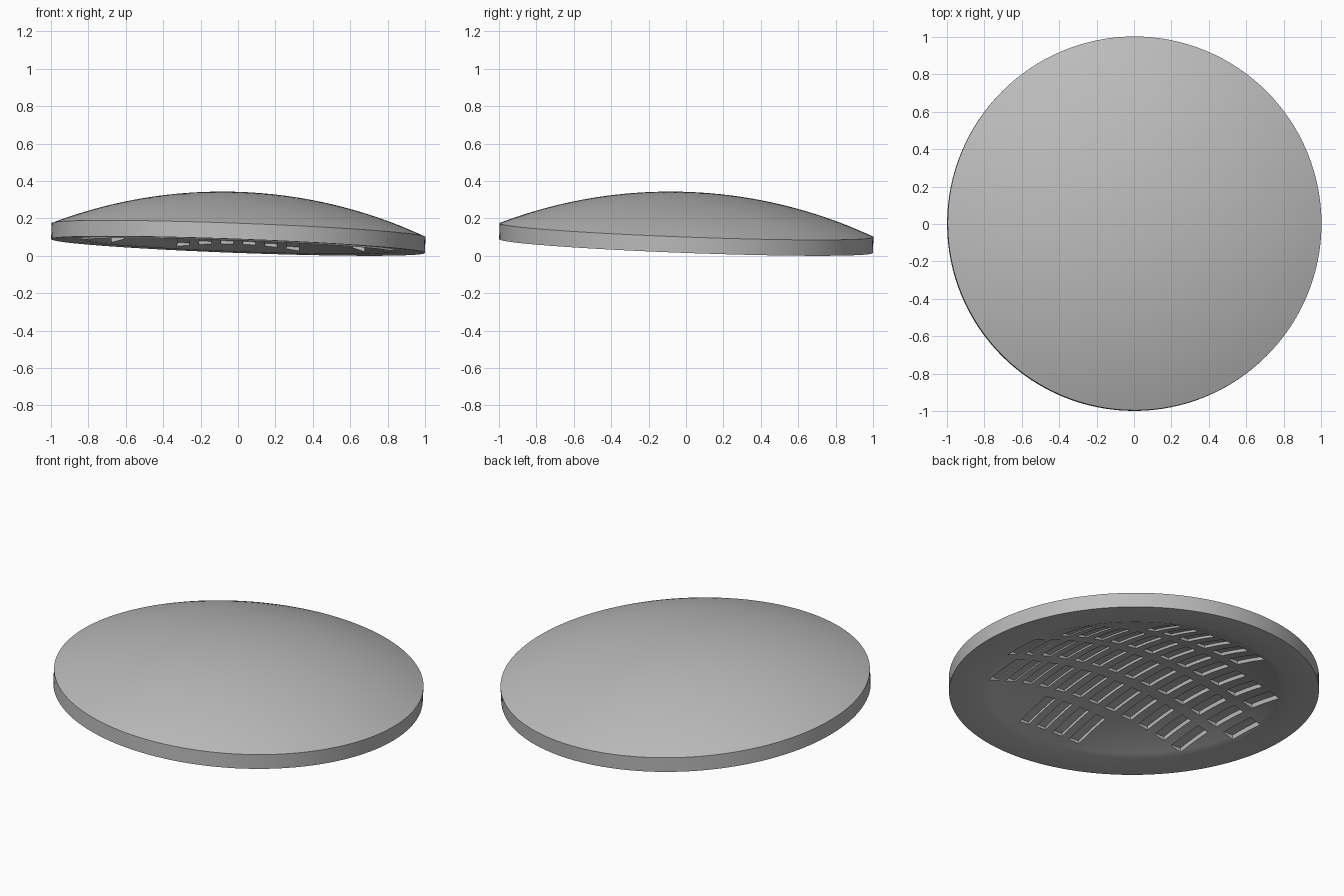
import bpy, bmesh, math
from mathutils import Matrix, Vector

if "Cube" in bpy.data.objects:
    bpy.data.objects.remove(bpy.data.objects["Cube"])

RIM, DOME, HOLLOW_R, HOLLOW = 0.085, 0.203, 0.82, 0.15
SLOT_W, SLOT_L, SLOT_D, STEP = 0.066, 0.23, 0.016, 0.117

grey = bpy.data.materials.new("light_grey")
grey.use_nodes = True
colour = (0.5, 0.5, 0.5, 1)
grey.diffuse_color = colour
grey.node_tree.nodes["Principled BSDF"].inputs["Base Color"].default_value = colour


def cap(r, radius, height):
    """Height of a spherical cap above its base circle."""
    ball = (radius ** 2 + height ** 2) / (2 * height)
    return math.sqrt(ball ** 2 - r ** 2) - (ball - height)


def make_object(name, bm):
    bmesh.ops.recalc_face_normals(bm, faces=bm.faces)
    mesh = bpy.data.meshes.new(name)
    bm.to_mesh(mesh)
    bm.free()
    mesh.materials.append(grey)
    obj = bpy.data.objects.new(name, mesh)
    bpy.context.collection.objects.link(obj)
    return obj


# Domed disc: lathe of outer dome, rim wall, flat ring and hollow underside
n = 20
profile = [(i / n, RIM + cap(i / n, 1, DOME)) for i in range(n + 1)]
profile += [(1, 0)]
profile += [(HOLLOW_R * i / n, cap(HOLLOW_R * i / n, HOLLOW_R, HOLLOW)) for i in range(n, -1, -1)]
bm = bmesh.new()
verts = [bm.verts.new((r, 0, z)) for r, z in profile]
edges = [bm.edges.new(pair) for pair in zip(verts, verts[1:])]
bmesh.ops.spin(bm, geom=verts + edges, cent=(0, 0, 0), axis=(0, 0, 1),
               angle=math.tau, steps=128, use_merge=True)
bmesh.ops.remove_doubles(bm, verts=bm.verts, dist=0.0001)
disc = make_object("domed_disc", bm)


# Slot cutters: rows of bars whose tops follow the hollow
def add_bar(bm, x, y):
    rings = []
    for i in range(9):
        yy = y + SLOT_L * (i / 8 - 0.5)
        top = cap(math.hypot(x, yy), HOLLOW_R, HOLLOW) + SLOT_D
        sides = (x - SLOT_W / 2, x + SLOT_W / 2)
        rings.append([bm.verts.new(p) for p in (
            (sides[0], yy, -0.1), (sides[1], yy, -0.1), (sides[1], yy, top), (sides[0], yy, top))])
    for a, b in zip(rings, rings[1:]):
        for k in range(4):
            bm.faces.new((a[k], a[(k + 1) % 4], b[(k + 1) % 4], b[k]))
    bm.faces.new(rings[0])
    bm.faces.new(rings[-1])


bm = bmesh.new()
for row, count in enumerate((4, 12, 14, 12, 6)):
    for col in range(count):
        add_bar(bm, (col - (count - 1) / 2) * STEP, (row - 2) * 0.3)
cutter = make_object("slot_cutter", bm)
cutter.hide_render = True

cut = disc.modifiers.new("slots", "BOOLEAN")
cut.operation = "DIFFERENCE"
cut.solver = "EXACT"
cut.object = cutter
bpy.context.view_layer.objects.active = disc
disc.select_set(True)
cutter.select_set(False)
bpy.ops.object.modifier_apply(modifier=cut.name)
bpy.data.objects.remove(cutter)

# Lean the disc so it rests on the edge of its rim
lean = Vector((0, 0, 1)).rotation_difference(Vector((0.037, 0.037, 1))).to_matrix().to_4x4()
disc.data.transform(Matrix.Translation((0, 0, 0.052)) @ lean)
low = min(v.co.z for v in disc.data.vertices)
disc.data.transform(Matrix.Translation((0, 0, -low)))
bpy.ops.object.shade_smooth_by_angle(angle=math.radians(30))
